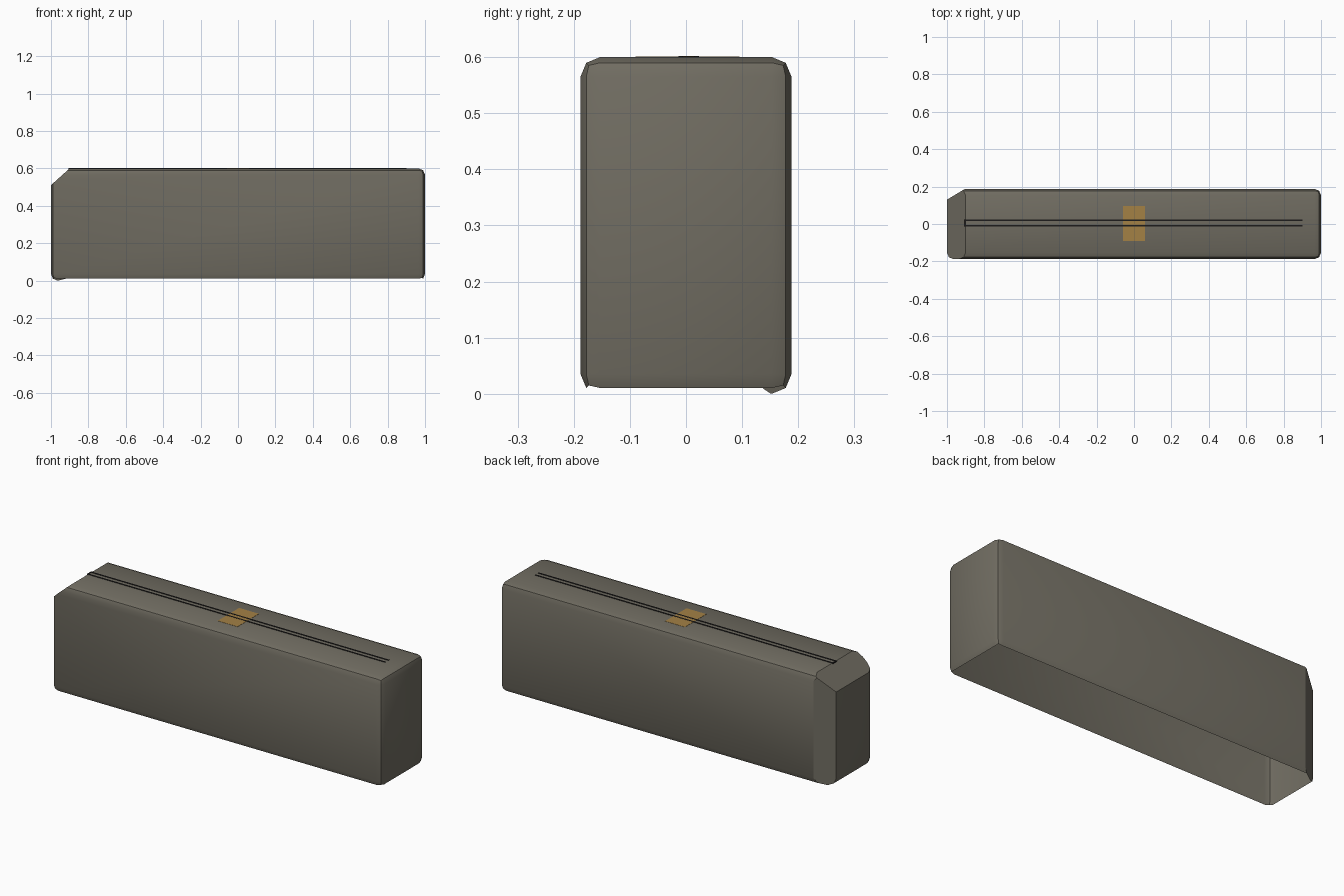
import bpy, bmesh, math
from mathutils import Vector, Matrix

cube = bpy.data.objects.get("Cube")
if cube:
    bpy.data.objects.remove(cube, do_unlink=True)


def material(name, rgb):
    mat = bpy.data.materials.new(name)
    mat.use_nodes = True
    mat.diffuse_color = (*rgb, 1)
    bsdf = mat.node_tree.nodes["Principled BSDF"]
    bsdf.inputs["Base Color"].default_value = (*rgb, 1)
    bsdf.inputs["Roughness"].default_value = 0.8
    return mat


STONE = material("grey stone", (0.165, 0.153, 0.122))
DARK = material("black seam", (0.012, 0.011, 0.011))
AMBER = material("amber patch", (0.37, 0.22, 0.06))


def make_object(name, bm, mat):
    mesh = bpy.data.meshes.new(name)
    bm.to_mesh(mesh)
    bm.free()
    mesh.materials.append(mat)
    obj = bpy.data.objects.new(name, mesh)
    bpy.context.collection.objects.link(obj)
    return obj


def box(low, high):
    low, high = Vector(low), Vector(high)
    bm = bmesh.new()
    bmesh.ops.create_cube(bm, size=1, matrix=Matrix.Translation((low + high) / 2)
                          @ Matrix.Diagonal((*(high - low), 1)))
    return bm


def chip(bm, point, normal):
    """Slice a corner off and close the cut."""
    cut = bmesh.ops.bisect_plane(bm, geom=bm.verts[:] + bm.edges[:] + bm.faces[:],
                                 plane_co=point, plane_no=normal, clear_outer=True)
    edges = [e for e in cut["geom_cut"] if isinstance(e, bmesh.types.BMEdge)]
    bmesh.ops.holes_fill(bm, edges=edges, sides=0)


# Block: rounded shell with a chipped top edge and a chipped upright edge
bm = box((-1, -0.188, 0), (1, 0.188, 0.6))
bmesh.ops.bevel(bm, geom=bm.edges[:], offset=0.035, segments=2, profile=0.5,
                affect='EDGES')
chip(bm, (-1, 0.13, 0), (-0.06, 0.1, 0))
chip(bm, (-1, 0, 0.51), (-0.09, 0, 0.1))
bmesh.ops.recalc_face_normals(bm, faces=bm.faces[:])
bm.normal_update()

# The underside is open
bmesh.ops.delete(bm, geom=[f for f in bm.faces if f.normal.z < -0.6], context='FACES')
block = make_object("block_shell", bm, STONE)
bpy.ops.object.select_all(action='DESELECT')
block.select_set(True)
bpy.context.view_layer.objects.active = block
bpy.ops.object.shade_smooth_by_angle(angle=math.radians(30))

# Patch on top
make_object("top_patch", box((-0.06, -0.09, 0.597), (0.06, 0.095, 0.601)), AMBER)

# Twin seams along the top, joined at one end
for name, y in (("front_seam", -0.009), ("back_seam", 0.019)):
    make_object(name, box((-0.905, y - 0.004, 0.597), (0.9, y + 0.004, 0.602)), DARK)
make_object("seam_end", box((-0.905, -0.009, 0.597), (-0.899, 0.019, 0.602)), DARK)
